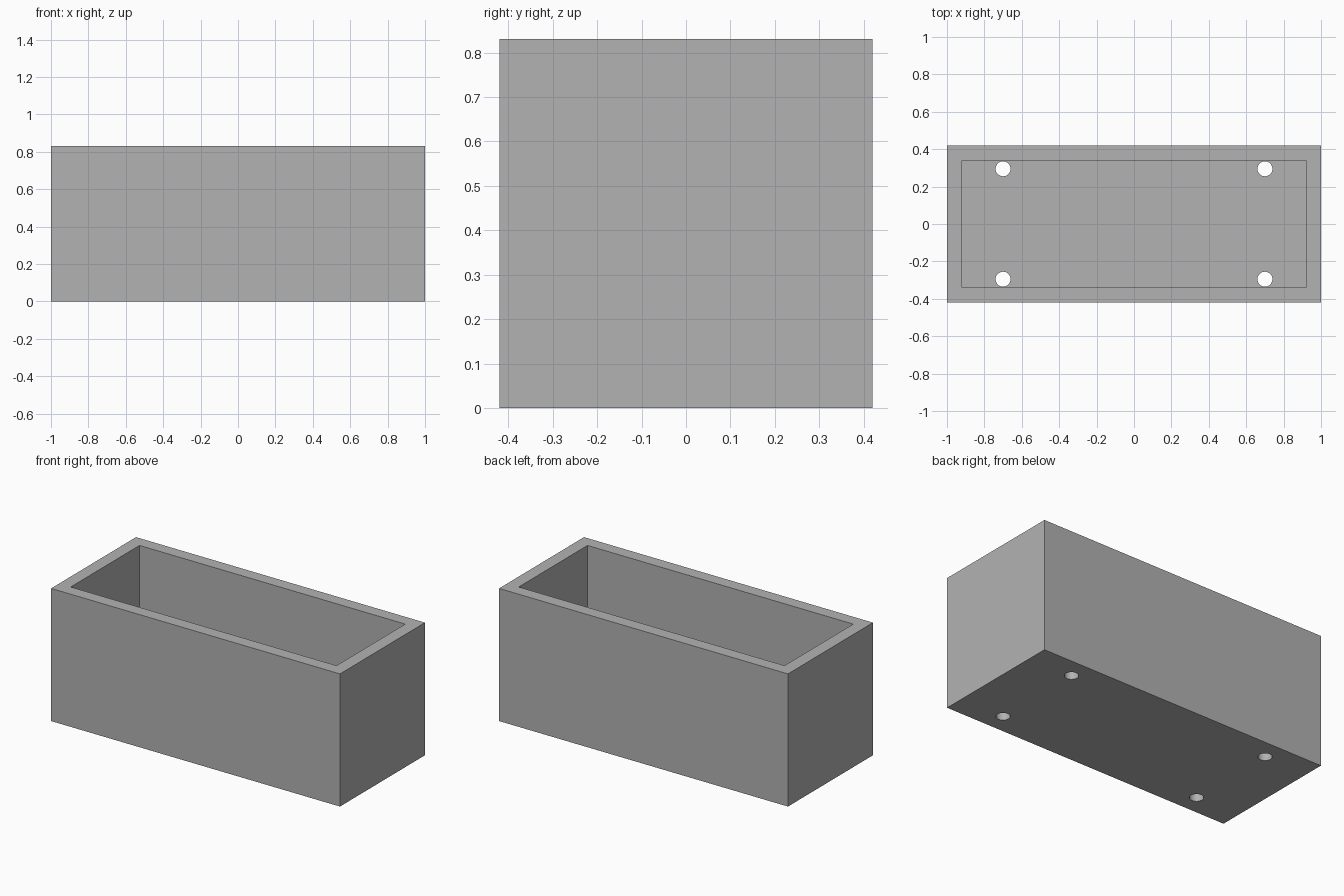
import bpy
import math

# Remove the default cube
cube = bpy.data.objects.get("Cube")
if cube:
    bpy.data.objects.remove(cube, do_unlink=True)

LENGTH, DEPTH, HEIGHT, WALL = 2.0, 0.84, 0.83, 0.08
HOLE_X, HOLE_Y, HOLE_RADIUS = 0.70, 0.295, 0.04

# Single plain grey material
grey = bpy.data.materials.new("concrete_grey")
grey.use_nodes = True
colour = (0.448, 0.448, 0.448, 1)
grey.diffuse_color = colour
grey.node_tree.nodes["Principled BSDF"].inputs["Base Color"].default_value = colour


def add_box(name, size, bottom):
    """Box centred on x and y, resting on the given height."""
    bpy.ops.mesh.primitive_cube_add(size=1, location=(0, 0, bottom + size[2] / 2))
    box = bpy.context.object
    box.name = name
    box.scale = size
    bpy.ops.object.transform_apply(location=True, rotation=False, scale=True)
    box.data.materials.append(grey)
    return box


def cut(target, cutter):
    """Subtract the cutter from the target, then delete the cutter."""
    cutter.hide_render = True
    mod = target.modifiers.new("cut", 'BOOLEAN')
    mod.operation = 'DIFFERENCE'
    mod.solver = 'EXACT'
    mod.object = cutter
    bpy.context.view_layer.objects.active = target
    bpy.ops.object.modifier_apply(modifier=mod.name)
    bpy.data.objects.remove(cutter, do_unlink=True)


# Planter body with an open cavity
planter = add_box("planter_box", (LENGTH, DEPTH, HEIGHT), 0)
cavity = add_box("cavity_cutter", (LENGTH - 2 * WALL, DEPTH - 2 * WALL, HEIGHT), WALL)
cut(planter, cavity)

# Four drainage holes through the floor
for x in (-HOLE_X, HOLE_X):
    for y in (-HOLE_Y, HOLE_Y):
        bpy.ops.mesh.primitive_cylinder_add(
            vertices=32, radius=HOLE_RADIUS, depth=3 * WALL, location=(x, y, WALL / 2))
        hole = bpy.context.object
        hole.name = "drain_hole_cutter"
        hole.data.materials.append(grey)
        cut(planter, hole)

# Smooth hole walls, sharp box edges
bpy.ops.object.select_all(action='DESELECT')
planter.select_set(True)
bpy.context.view_layer.objects.active = planter
bpy.ops.object.shade_smooth_by_angle(angle=math.radians(30))
